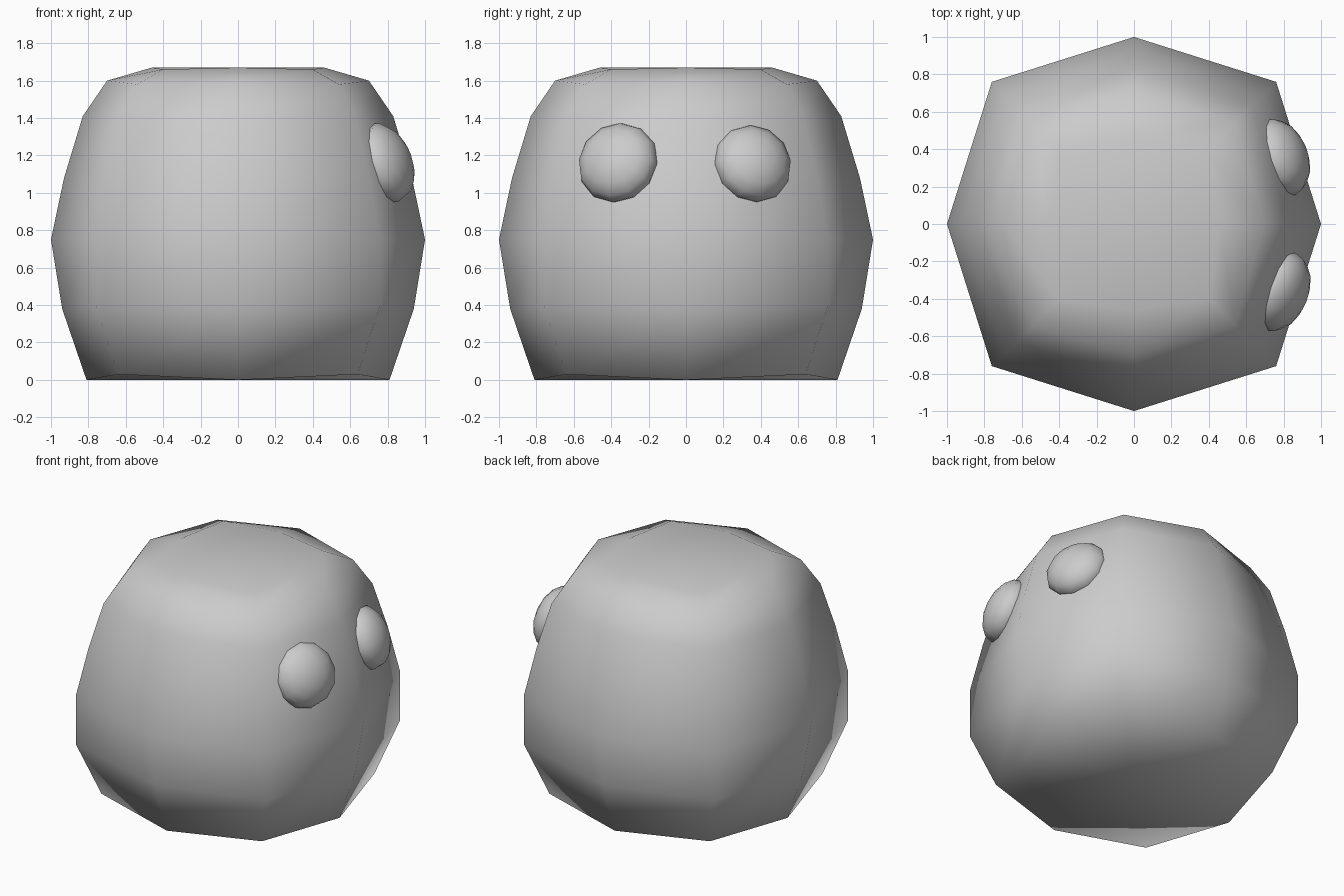
import bpy
import bmesh
from mathutils import Matrix, Vector

cube = bpy.data.objects.get("Cube")
if cube:
    bpy.data.objects.remove(cube, do_unlink=True)

# One plain grey for everything
grey = bpy.data.materials.new("plain_grey")
grey.use_nodes = True
GREY = (0.6, 0.6, 0.6, 1.0)
grey.diffuse_color = GREY
grey.node_tree.nodes["Principled BSDF"].inputs["Base Color"].default_value = GREY


def finish(bm, name):
    """Turn a bmesh into a smooth-shaded grey object."""
    bmesh.ops.recalc_face_normals(bm, faces=bm.faces)
    for f in bm.faces:
        f.smooth = True
    mesh = bpy.data.meshes.new(name)
    bm.to_mesh(mesh)
    bm.free()
    mesh.materials.append(grey)
    obj = bpy.data.objects.new(name, mesh)
    bpy.context.collection.objects.link(obj)
    return obj


# Body rings: (side reach, side height, corner reach, corner height)
RINGS = [
    (0.81, 0.00, 0.64, 0.03),
    (0.94, 0.38, 0.76, 0.40),
    (1.00, 0.75, 0.76, 0.75),
    (0.93, 1.08, 0.70, 1.09),
    (0.83, 1.41, 0.63, 1.40),
    (0.70, 1.60, 0.54, 1.58),
    (0.46, 1.67, 0.40, 1.66),
]
# Eight directions round a ring, sides and corners in turn
AROUND = [(1, 0), (1, 1), (0, 1), (-1, 1), (-1, 0), (-1, -1), (0, -1), (1, -1)]

bm = bmesh.new()
rings = []
for side, side_z, corner, corner_z in RINGS:
    ring = []
    for i, (dx, dy) in enumerate(AROUND):
        r, z = (corner, corner_z) if i % 2 else (side, side_z)
        ring.append(bm.verts.new((dx * r, dy * r, z)))
    rings.append(ring)

# Walls
for low, high in zip(rings, rings[1:]):
    for i in range(8):
        j = (i + 1) % 8
        bm.faces.new((low[i], low[j], high[j], high[i]))

# Bottom and top caps, four quads each
for ring, z in ((rings[0], 0.0), (rings[-1], 1.67)):
    middle = bm.verts.new((0, 0, z))
    for i in range(0, 8, 2):
        bm.faces.new((middle, ring[i], ring[i + 1], ring[(i + 2) % 8]))
finish(bm, "body")


# Eyes: flattened balls sunk into the +x side, facing along the surface
def make_eye(name, centre, radius, side):
    bm = bmesh.new()
    bmesh.ops.create_uvsphere(bm, u_segments=12, v_segments=8, radius=1.0)
    normal = Vector((0.86, 0.35 * side, 0.36))
    turn = normal.to_track_quat('Z', 'Y').to_matrix().to_4x4()
    squash = Matrix.Diagonal((radius, radius, 0.14, 1.0))
    bm.transform(Matrix.Translation(centre) @ turn @ squash)
    return finish(bm, name)


make_eye("left_eye", (0.78, 0.355, 1.155), 0.217, 1)
make_eye("right_eye", (0.78, -0.362, 1.16), 0.224, -1)
